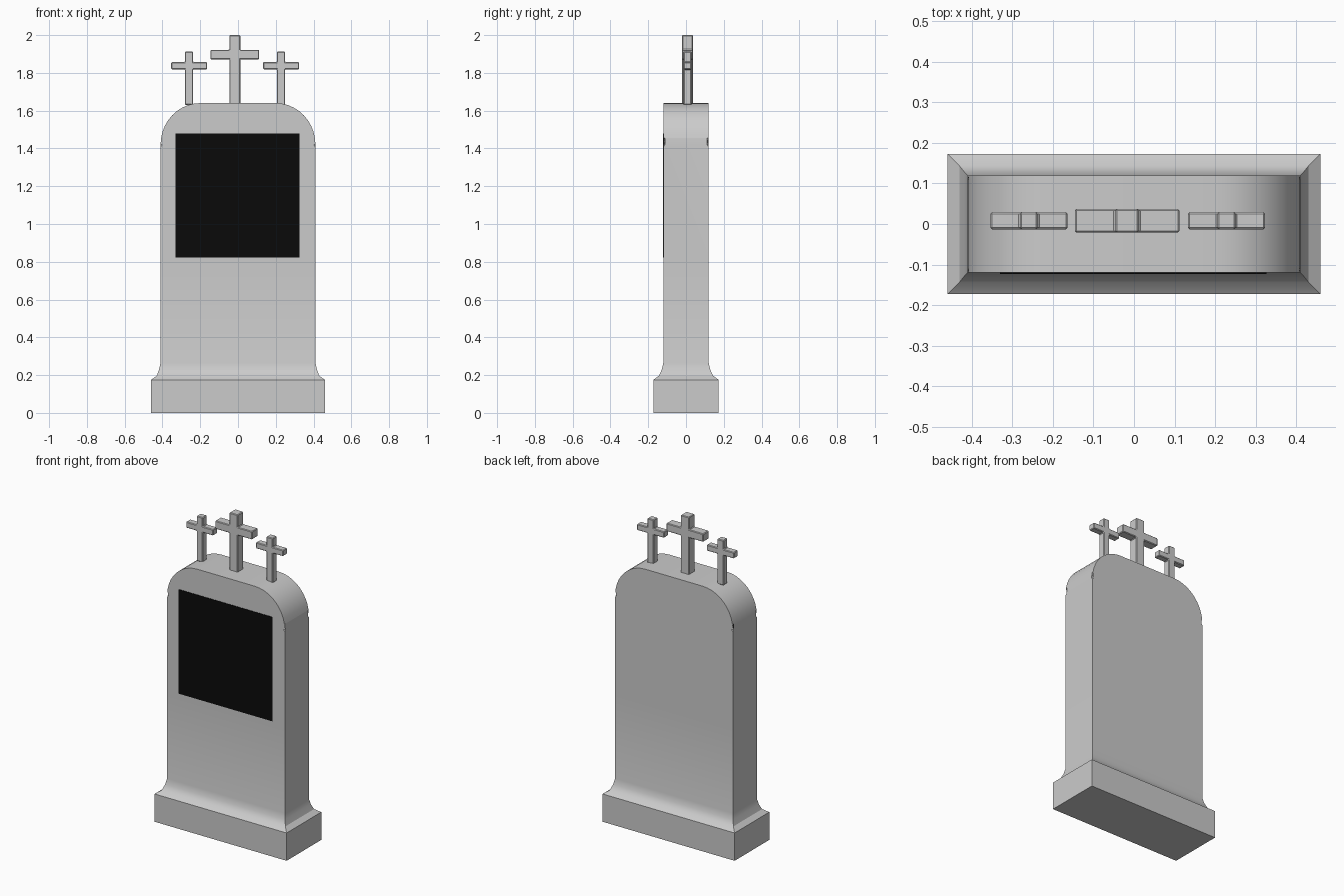
import bpy, bmesh, math

cube = bpy.data.objects.get("Cube")
if cube:
    bpy.data.objects.remove(cube, do_unlink=True)


def material(name, value):
    mat = bpy.data.materials.new(name)
    mat.use_nodes = True
    color = (value, value, value, 1)
    mat.diffuse_color = color
    bsdf = next(n for n in mat.node_tree.nodes if n.type == 'BSDF_PRINCIPLED')
    bsdf.inputs["Base Color"].default_value = color
    return mat


stone = material("light grey stone", 0.6)
black = material("black plaque", 0.003)


def finish(name, bm, mat, smooth=True):
    bmesh.ops.recalc_face_normals(bm, faces=bm.faces[:])
    mesh = bpy.data.meshes.new(name)
    bm.to_mesh(mesh)
    bm.free()
    mesh.materials.append(mat)
    obj = bpy.data.objects.new(name, mesh)
    bpy.context.collection.objects.link(obj)
    if smooth:
        bpy.ops.object.select_all(action='DESELECT')
        obj.select_set(True)
        bpy.context.view_layer.objects.active = obj
        bpy.ops.object.shade_smooth_by_angle(angle=math.radians(30))
    return obj


# Headstone: plinth, flared foot and shaft lofted from rectangles
HALF_W, HALF_D, SPRING, TOP = 0.41, 0.12, 1.42, 1.64
sections = [(0.46, 0.173, 0), (0.46, 0.173, 0.175), (0.43, 0.143, 0.197),
            (0.418, 0.128, 0.23), (HALF_W, HALF_D, 0.265),
            (HALF_W, HALF_D, 0.8), (HALF_W, HALF_D, SPRING)]
bm = bmesh.new()
rings = [[bm.verts.new((sx * w, sy * d, z))
          for sx, sy in ((-1, -1), (1, -1), (1, 1), (-1, 1))]
         for w, d, z in sections]
bm.faces.new(rings[0])
for low, high in zip(rings, rings[1:]):
    for i in range(4):
        j = (i + 1) % 4
        bm.faces.new((low[i], low[j], high[j], high[i]))

# Rounded shoulders across the top
STEPS, RX = 10, 0.21
right = []
for k in range(1, STEPS + 1):
    a = math.pi / 2 * k / STEPS
    right.append((HALF_W - RX + RX * math.cos(a),
                  SPRING + (TOP - SPRING) * math.sin(a)))
outline = right + [(-x, z) for x, z in reversed(right)]
fl, fr, br, bl = rings[-1]
front = [fr] + [bm.verts.new((x, -HALF_D, z)) for x, z in outline] + [fl]
back = [br] + [bm.verts.new((x, HALF_D, z)) for x, z in outline] + [bl]
bm.faces.new(front)
bm.faces.new(back)
for i in range(len(front) - 1):
    bm.faces.new((front[i], front[i + 1], back[i + 1], back[i]))
rim = [bm.edges.get((row[i], row[i + 1]))
       for row in (front, back) for i in range(len(row) - 1)]
bmesh.ops.bevel(bm, geom=rim, offset=0.009, segments=1, affect='EDGES')
finish("headstone", bm, stone)

# Plaque on the front
bm = bmesh.new()
bmesh.ops.create_cube(bm, size=1)
for v in bm.verts:
    v.co = (v.co.x * 0.656 - 0.002, v.co.y * 0.004 - HALF_D - 0.001,
            v.co.z * 0.656 + 1.151)
finish("plaque", bm, black, smooth=False)


# Crosses standing on the top
def cross(name, x, y, post, arm, depth, arm_low, arm_high, top):
    bottom = TOP - 0.01
    half = [(post, bottom), (post, arm_low), (arm, arm_low),
            (arm, arm_high), (post, arm_high), (post, top)]
    shape = half + [(-px, z) for px, z in reversed(half)]
    bm = bmesh.new()
    face = bm.faces.new([bm.verts.new((x + px, y - depth, z)) for px, z in shape])
    ext = bmesh.ops.extrude_face_region(bm, geom=[face])
    for v in ext["geom"]:
        if isinstance(v, bmesh.types.BMVert):
            v.co.y += 2 * depth
    obj = finish(name, bm, stone, smooth=False)
    bevel = obj.modifiers.new("worn edges", 'BEVEL')
    bevel.width = 0.004
    bevel.segments = 1


cross("centre_cross", -0.017, 0.008, 0.029, 0.129, 0.029, 1.871, 1.922, 2.0)
for name, x in (("right_cross", -0.259), ("left_cross", 0.228)):
    cross(name, x, 0.008, 0.022, 0.095, 0.021, 1.819, 1.857, 1.913)
